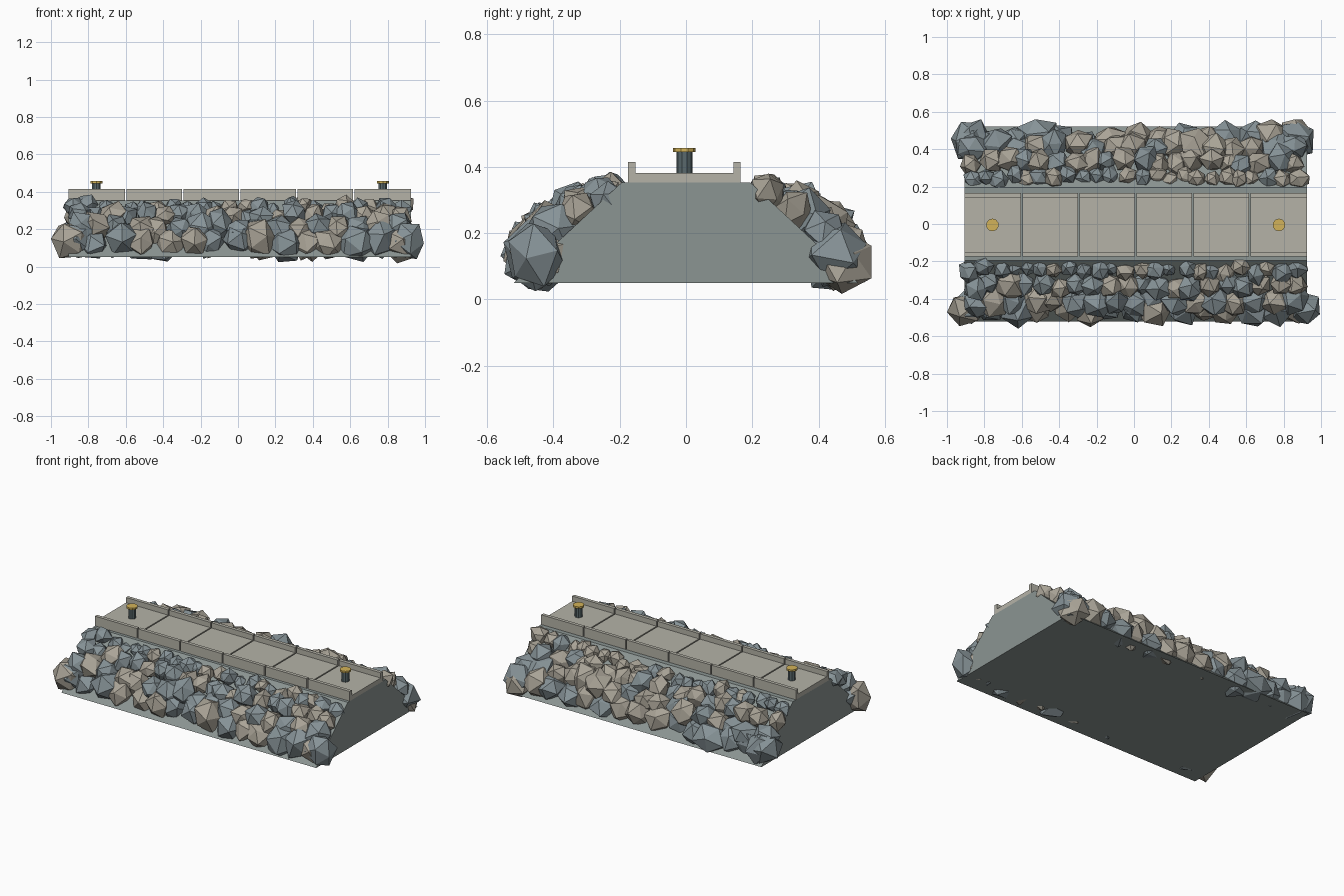
import bpy, bmesh, math, random
from mathutils import Vector, Euler, Matrix

if "Cube" in bpy.data.objects:
    bpy.data.objects.remove(bpy.data.objects["Cube"])

random.seed(11)


def material(name, rgb):
    m = bpy.data.materials.new(name)
    m.diffuse_color = (*rgb, 1)
    m.use_nodes = True
    m.node_tree.nodes["Principled BSDF"].inputs["Base Color"].default_value = m.diffuse_color
    return m


core_mat = material("core_stone", (0.26, 0.30, 0.29))
blue_mat = material("rock_blue_grey", (0.24, 0.29, 0.31))
warm_mat = material("rock_warm_grey", (0.40, 0.37, 0.31))
deck_mat = material("concrete", (0.46, 0.45, 0.39))
iron_mat = material("dark_iron", (0.10, 0.14, 0.15))
gold_mat = material("yellow_cap", (0.65, 0.45, 0.10))

X0, X1, YC = -0.905, 0.925, -0.005


def finish(name, bm, mats):
    mesh = bpy.data.meshes.new(name)
    bmesh.ops.recalc_face_normals(bm, faces=bm.faces)
    bm.to_mesh(mesh)
    bm.free()
    for m in mats:
        mesh.materials.append(m)
    ob = bpy.data.objects.new(name, mesh)
    bpy.context.collection.objects.link(ob)
    return ob


def extrude_profile(name, profile, xa, xb, mat):
    """Extrude a (y, z) outline along x."""
    bm = bmesh.new()
    face = bm.faces.new([bm.verts.new((xa, y, z)) for y, z in profile])
    out = bmesh.ops.extrude_face_region(bm, geom=[face])
    verts = [v for v in out["geom"] if isinstance(v, bmesh.types.BMVert)]
    bmesh.ops.translate(bm, verts=verts, vec=(xb - xa, 0, 0))
    return finish(name, bm, [mat])


# Sloped embankment core
extrude_profile("embankment_core",
                [(-0.52, 0.05), (0.52, 0.05), (0.195, 0.352), (-0.195, 0.352)],
                X0, X1, core_mat)

# Six deck slabs with raised kerbs on both edges
w, k = 0.17, 0.148
deck = [(-w, 0.35), (w, 0.35), (w, 0.415), (k, 0.415), (k, 0.381),
        (-k, 0.381), (-k, 0.415), (-w, 0.415)]
deck = [(y + YC, z) for y, z in deck]
step = (X1 - X0) / 6
for i in range(6):
    a = X0 + i * step + (0.004 if i else 0)
    b = X0 + (i + 1) * step - (0.004 if i < 5 else 0)
    extrude_profile(f"deck_slab_{i + 1}", deck, a, b, deck_mat)


# Mooring bollards: iron post and yellow cap
def cylinder(name, x, r, z0, z1, mat):
    bm = bmesh.new()
    bmesh.ops.create_cone(bm, cap_ends=True, segments=10, radius1=r, radius2=r,
                          depth=z1 - z0,
                          matrix=Matrix.Translation((x, YC, (z0 + z1) / 2)))
    finish(name, bm, [mat])


for side, x in (("left", -0.757), ("right", 0.775)):
    cylinder(f"bollard_post_{side}", x, 0.024, 0.38, 0.445, iron_mat)
    cylinder(f"bollard_cap_{side}", x, 0.034, 0.445, 0.457, gold_mat)


# Armour rocks: jittered icosahedra in rows up each slope
def add_rock(bm, centre, r):
    rot = Euler([random.uniform(0, math.tau) for _ in range(3)]).to_matrix()
    scale = Vector([random.uniform(0.88, 1.12) for _ in range(3)])
    verts = bmesh.ops.create_icosphere(bm, subdivisions=1, radius=r)["verts"]
    for v in verts:
        p = rot @ (v.co * random.uniform(0.85, 1.12)) * scale + centre
        v.co = (max(-1, min(1, p.x)), max(-0.56, min(0.56, p.y)),
                max(0, min(0.385, p.z)))
    # a warm tint is more common toward the right of the bank
    warm = int(random.random() < 0.45 + 0.15 * centre.x)
    for f in {f for v in verts for f in v.link_faces}:
        f.material_index = warm


# y, z, radius, count, half length of each row
ROWS = [(0.45, 0.13, 0.096, 15, 0.88),
        (0.41, 0.205, 0.085, 17, 0.85),
        (0.33, 0.265, 0.073, 20, 0.86),
        (0.245, 0.31, 0.056, 24, 0.87)]

for name, s in (("front_rocks", -1), ("back_rocks", 1)):
    bm = bmesh.new()
    for y, z, r, count, half in ROWS:
        for i in range(count):
            jit = lambda a: random.uniform(-a, a)
            x = -half + 2 * half * i / (count - 1) + jit(0.02)
            add_rock(bm, Vector((x, s * (y + jit(0.02)), z + jit(0.02))),
                     r * random.uniform(0.85, 1.12))
    # large end rocks on the toe of the bank
    for x in ((-0.9, 0.91) if s < 0 else (-0.86, 0.86)):
        add_rock(bm, Vector((x, s * 0.455, 0.14)), 0.1)
    finish(name, bm, [blue_mat, warm_mat])
